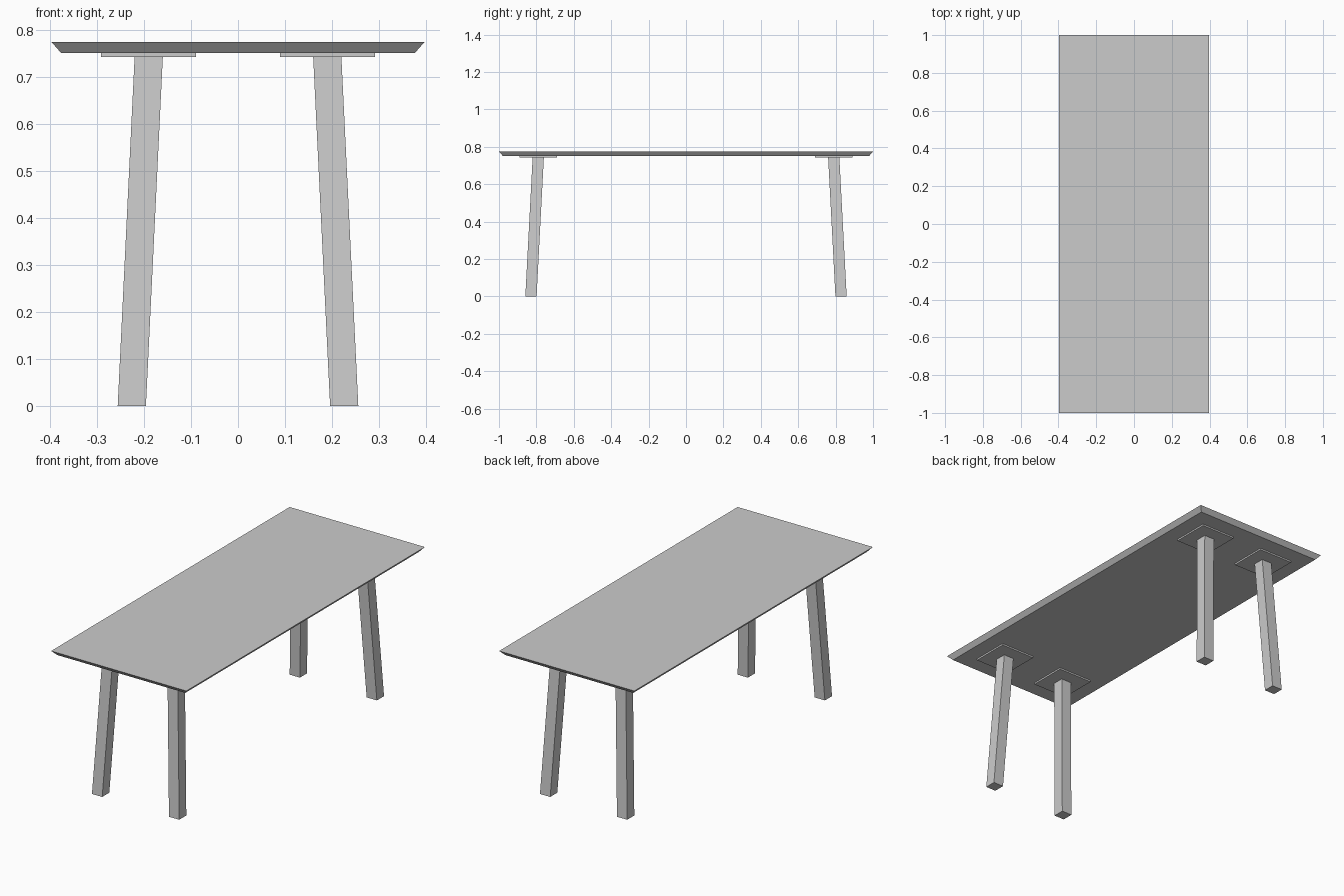
import bpy, bmesh

if "Cube" in bpy.data.objects:
    bpy.data.objects.remove(bpy.data.objects["Cube"])


def prism(name, bottom, top):
    """Six-sided solid; each end is (cx, cy, z, half_x, half_y)."""
    bm = bmesh.new()
    rings = []
    for cx, cy, z, hx, hy in (bottom, top):
        rings.append([bm.verts.new((cx + sx * hx, cy + sy * hy, z))
                      for sx, sy in ((-1, -1), (1, -1), (1, 1), (-1, 1))])
    low, high = rings
    bm.faces.new(low[::-1])
    bm.faces.new(high)
    for i in range(4):
        j = (i + 1) % 4
        bm.faces.new((low[i], low[j], high[j], high[i]))
    mesh = bpy.data.meshes.new(name)
    bm.to_mesh(mesh)
    bm.free()
    obj = bpy.data.objects.new(name, mesh)
    bpy.context.collection.objects.link(obj)
    return obj


TOP_Z, UNDER_Z, PLATE_Z = 0.775, 0.751, 0.7425

# Tabletop with an undercut bevelled edge
prism("tabletop", (0, 0, UNDER_Z, 0.376, 0.979), (0, 0, TOP_Z, 0.397, 1.0))

# Four splayed square legs, each under a thin mounting plate
for sy, end in ((-1, "front"), (1, "back")):
    for sx, side in ((-1, "left"), (1, "right")):
        x, y = sx * 0.19, sy * 0.79
        prism(f"{end}_{side}_mounting_plate",
              (x, y, PLATE_Z, 0.101, 0.101), (x, y, UNDER_Z, 0.101, 0.101))
        prism(f"{end}_{side}_leg",
              (sx * 0.226, sy * 0.829, 0, 0.03, 0.03),
              (x, y, PLATE_Z, 0.03, 0.03))
